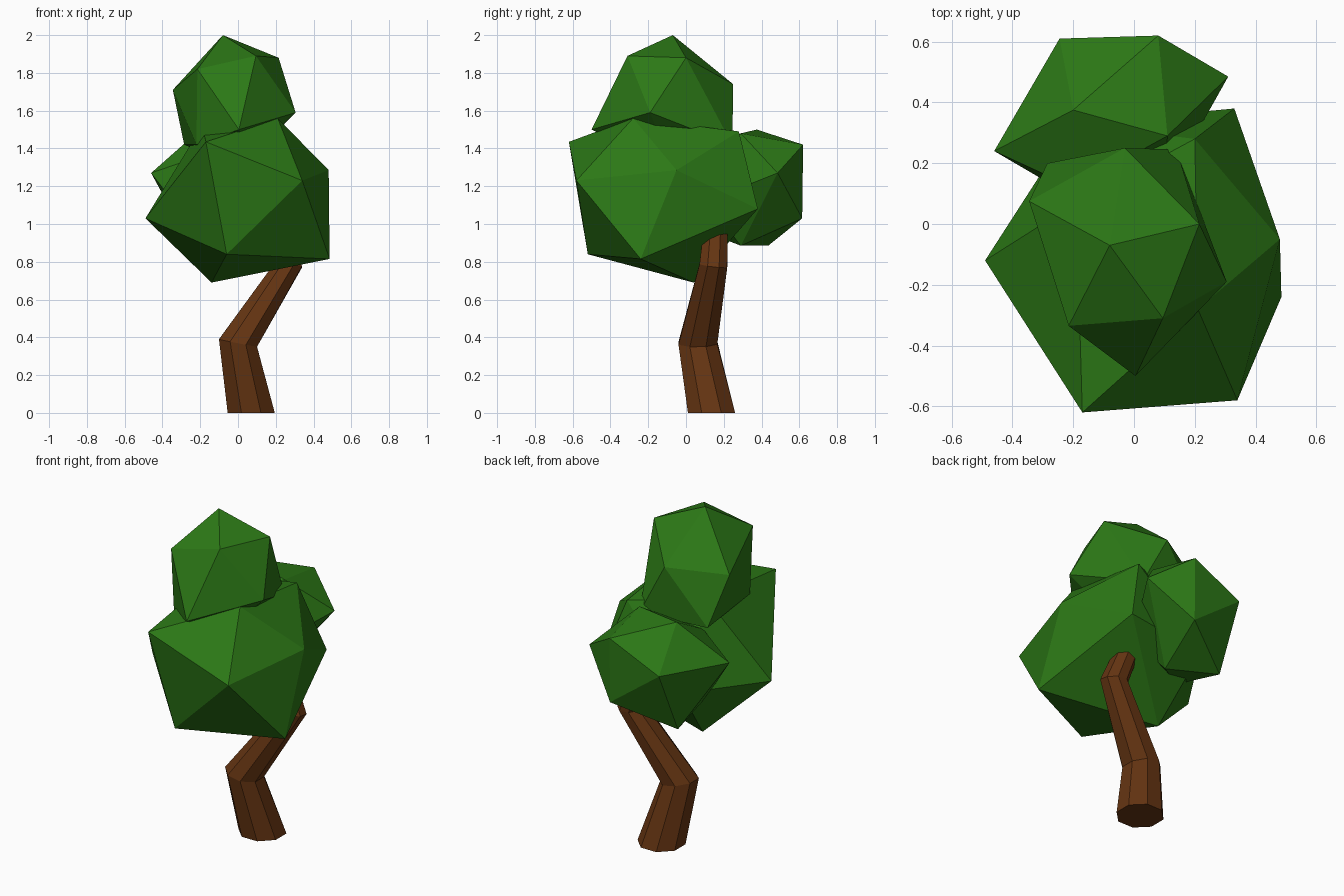
import bpy, bmesh, math
from mathutils import Vector

if "Cube" in bpy.data.objects:
    bpy.data.objects.remove(bpy.data.objects["Cube"])


def material(name, rgb):
    m = bpy.data.materials.new(name)
    m.diffuse_color = (*rgb, 1)
    m.use_nodes = True
    m.node_tree.nodes["Principled BSDF"].inputs["Base Color"].default_value = m.diffuse_color
    return m


def add_object(name, bm, mat):
    bmesh.ops.recalc_face_normals(bm, faces=bm.faces)
    mesh = bpy.data.meshes.new(name)
    bm.to_mesh(mesh)
    bm.free()
    mesh.materials.append(mat)
    ob = bpy.data.objects.new(name, mesh)
    bpy.context.collection.objects.link(ob)
    return ob


def leaf_clump(name, corners):
    """Faceted clump: a skewed icosahedron, hull of its 12 corners."""
    bm = bmesh.new()
    for p in corners:
        bm.verts.new(p)
    bmesh.ops.convex_hull(bm, input=bm.verts)
    return add_object(name, bm, leaves)


def bent_tube(name, path, radii, sides, mat):
    """Tapered tube whose rings are mitred at each bend."""
    bm = bmesh.new()
    pts = [Vector(p) for p in path]
    rings = []
    for i, (p, r) in enumerate(zip(pts, radii)):
        if i == 0:
            axis = Vector((0, 0, 1))
        else:
            axis = (p - pts[i - 1]).normalized()
            if i < len(pts) - 1:
                axis += (pts[i + 1] - p).normalized()
        rot = Vector((0, 0, 1)).rotation_difference(axis)
        ring = []
        for k in range(sides):
            a = 2 * math.pi * (k + 0.5) / sides
            ring.append(bm.verts.new(p + rot @ Vector((r * math.cos(a), r * math.sin(a), 0))))
        rings.append(ring)
    for lo, hi in zip(rings, rings[1:]):
        for k in range(sides):
            n = (k + 1) % sides
            bm.faces.new((lo[k], lo[n], hi[n], hi[k]))
    bm.faces.new(rings[0][::-1])
    bm.faces.new(rings[-1])
    return add_object(name, bm, mat)


leaves = material("leaves", (0.025, 0.19, 0.008))
bark = material("bark", (0.13, 0.035, 0.006))

# Crooked trunk
bent_tube("trunk",
          [(0.07, 0.135, 0), (0, 0.063, 0.37), (0.265, 0.145, 0.78), (0.17, 0.16, 1.02)],
          [0.135, 0.111, 0.08, 0.065], 8, bark)

# Main clump
leaf_clump("main_foliage", [
    (0.21, -0.28, 1.56), (-0.17, -0.62, 1.435), (0.34, -0.58, 1.23), (0.48, -0.05, 1.285),
    (0.2, 0.28, 1.49), (-0.19, 0.07, 1.52), (-0.49, -0.12, 1.03), (-0.06, -0.52, 0.84),
    (0.485, -0.24, 0.815), (0.33, 0.38, 1.08), (-0.2, 0.33, 1.05), (-0.14, 0.04, 0.69)])

# Crown clump
leaf_clump("top_foliage", [
    (-0.08, -0.07, 2.0), (0.215, 0, 1.88), (-0.03, 0.25, 1.74), (-0.345, 0.075, 1.71),
    (-0.215, -0.335, 1.82), (0.095, -0.31, 1.89), (0.005, -0.5, 1.5), (0.305, -0.19, 1.59),
    (0.14, 0.245, 1.42), (-0.285, 0.2, 1.42), (-0.22, -0.3, 1.42), (0, -0.08, 1.3)])

# Back clump
leaf_clump("back_foliage", [
    (-0.2, 0.375, 1.5), (0.11, 0.29, 1.48), (0.08, 0.62, 1.42), (-0.245, 0.61, 1.27),
    (-0.46, 0.24, 1.27), (0.31, 0.485, 1.27), (0.08, 0.615, 1.03), (-0.25, 0.435, 0.885),
    (0.02, 0.29, 0.885), (-0.2, 0.12, 1.36), (0.1, 0.11, 1.12), (-0.22, 0.1, 0.96)])
